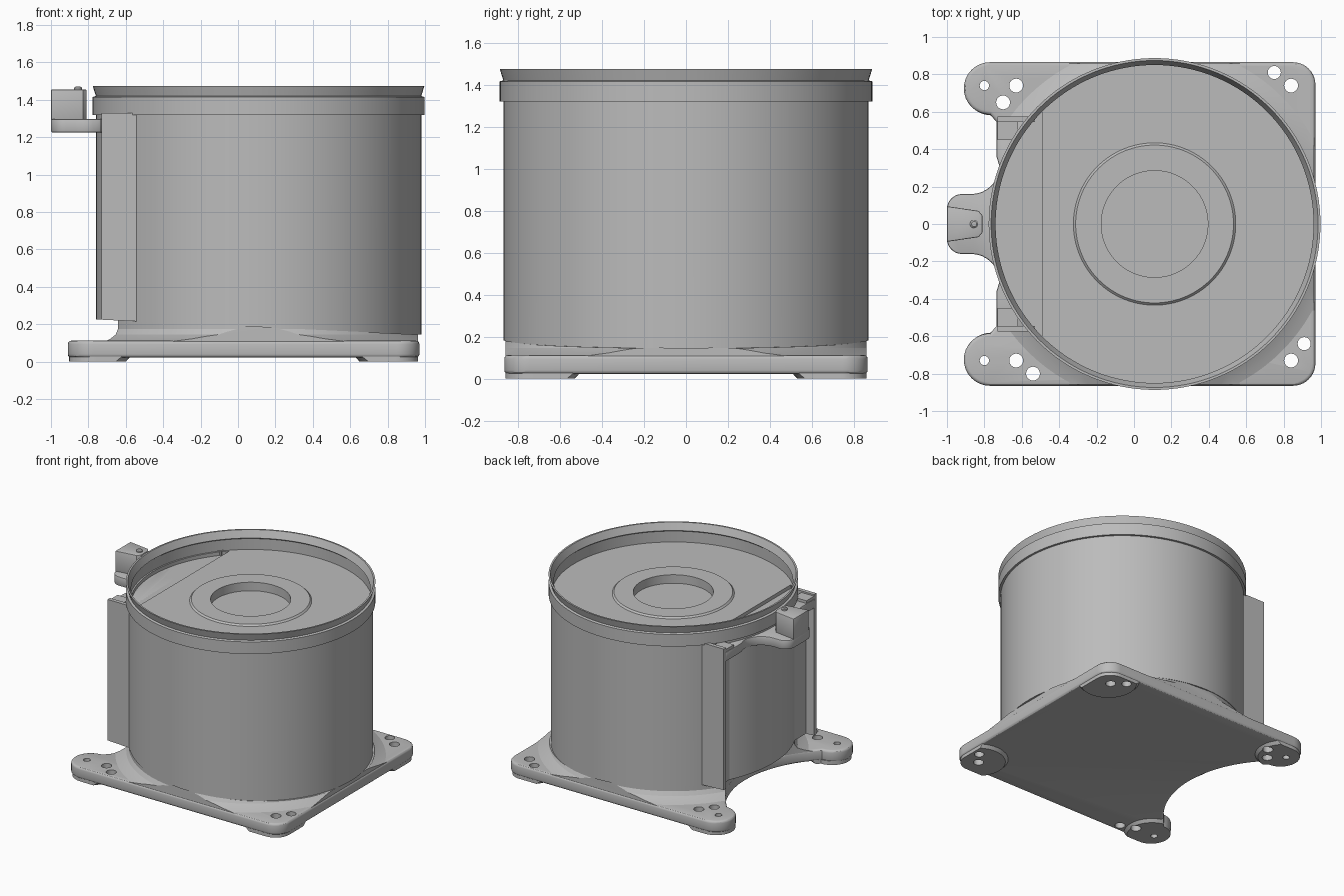
import bpy, bmesh
from math import sin, cos, pi, radians, sqrt
from mathutils import Vector

if "Cube" in bpy.data.objects:
    bpy.data.objects.remove(bpy.data.objects["Cube"])

grey = bpy.data.materials.new("mid grey")
grey.use_nodes = True
grey.diffuse_color = (0.5, 0.5, 0.5, 1)
grey.node_tree.nodes["Principled BSDF"].inputs["Base Color"].default_value = (0.5, 0.5, 0.5, 1)

CX = 0.11       # drum axis
R = 0.87        # drum radius


def make(name, bm):
    bmesh.ops.recalc_face_normals(bm, faces=bm.faces)
    mesh = bpy.data.meshes.new(name)
    bm.to_mesh(mesh)
    bm.free()
    mesh.materials.append(grey)
    obj = bpy.data.objects.new(name, mesh)
    bpy.context.collection.objects.link(obj)
    return obj


def add_prism(bm, pts, z0, z1):
    face = bm.faces.new([bm.verts.new((x, y, z0)) for x, y in pts])
    top = bmesh.ops.extrude_face_region(bm, geom=[face], use_keep_orig=True)["geom"]
    bmesh.ops.translate(bm, verts=[v for v in top if isinstance(v, bmesh.types.BMVert)],
                        vec=(0, 0, z1 - z0))


def prism(name, pts, z0, z1):
    bm = bmesh.new()
    add_prism(bm, pts, z0, z1)
    return make(name, bm)


def add_lathe(bm, profile, cx, cy, steps=96):
    verts = [bm.verts.new((cx + r, cy, z)) for r, z in profile]
    edges = [bm.edges.new(pair) for pair in zip(verts, verts[1:])]
    bmesh.ops.spin(bm, geom=verts + edges, cent=(cx, cy, 0), axis=(0, 0, 1),
                   angle=2 * pi, steps=steps, use_merge=True)
    bmesh.ops.remove_doubles(bm, verts=bm.verts, dist=1e-4)


def arc(cx, cy, r, a0, a1, n=10):
    angles = [radians(a0 + (a1 - a0) * i / n) for i in range(n + 1)]
    return [(cx + r * cos(a), cy + r * sin(a)) for a in angles]


def mirrored(half):
    return half + [(x, -y) for x, y in reversed(half) if abs(y) > 1e-5]


def apply_all(obj):
    bpy.ops.object.select_all(action="DESELECT")
    bpy.context.view_layer.objects.active = obj
    obj.select_set(True)
    for mod in list(obj.modifiers):
        bpy.ops.object.modifier_apply(modifier=mod.name)


def boolean(obj, cutter, operation):
    mod = obj.modifiers.new(operation.lower(), "BOOLEAN")
    mod.operation, mod.object, mod.solver = operation, cutter, "EXACT"
    apply_all(obj)


def bevel(obj, width, segments=3):
    mod = obj.modifiers.new("bevel", "BEVEL")
    mod.width, mod.segments = width, segments
    mod.limit_method, mod.angle_limit = "ANGLE", radians(65)
    apply_all(obj)


def slant_cut(bm, keep_above):
    # Tilted plane where the drum meets its pedestal
    bmesh.ops.bisect_plane(bm, geom=bm.verts[:] + bm.edges[:] + bm.faces[:],
                           plane_co=(CX, 0, 0.185), plane_no=(0.047, 0, 1),
                           clear_inner=keep_above, clear_outer=not keep_above)
    bmesh.ops.holes_fill(bm, edges=[e for e in bm.edges if e.is_boundary])


# Base plate: rounded corners, two legs and a concave notch between them
outline = mirrored(arc(-1.32, 0, 0.8, 0, 41, 14) + arc(-0.77, 0.725, 0.14, 270, 90, 16)
                   + arc(0.85, 0.745, 0.12, 90, 0, 10))
base = prism("base_plate", outline, 0.022, 0.112)
bevel(base, 0.018)

# Corner feet, trimmed to the plate outline
bm = bmesh.new()
for s in (-1, 1):
    for x, r in ((-0.78, 0.18), (0.85, 0.2)):
        add_lathe(bm, [(0, 0), (r, 0), (r + 0.03, 0.032), (0, 0.032)], x, s * 0.73, 40)
feet = make("corner_feet", bm)
trim = prism("trim", [(x * 0.993, y * 0.993) for x, y in outline], -0.1, 0.5)
boolean(feet, trim, "INTERSECT")

# Pedestal flaring from the plate up to the drum
bm = bmesh.new()
add_lathe(bm, [(0, 0.1), (1.0, 0.1), (0.93, 0.122), (0.885, 0.145), (R - 0.004, 0.175),
               (R - 0.004, 0.3), (0, 0.3)], CX, 0)
slant_cut(bm, False)
pedestal = make("pedestal", bm)
boolean(pedestal, trim, "INTERSECT")

# Screw holes through the plate and the feet
holes = [(-0.8, 0.74, 0.025), (-0.63, 0.74, 0.037), (-0.7, 0.65, 0.037),
         (0.75, 0.81, 0.035), (0.84, 0.74, 0.037),
         (-0.8, -0.73, 0.025), (-0.63, -0.73, 0.037), (-0.54, -0.8, 0.037),
         (0.84, -0.73, 0.037), (0.91, -0.64, 0.035)]
bm = bmesh.new()
for x, y, r in holes:
    add_prism(bm, arc(x, y, r, 0, 345, 23), -0.2, 0.4)
drill = make("drill", bm)
for part in (base, feet, pedestal):
    boolean(part, drill, "DIFFERENCE")

# Drum with collar, flared lip, sunken top and central well
bm = bmesh.new()
add_lathe(bm, [(0, 1.27), (0.285, 1.27), (0.285, 1.337), (0.422, 1.337), (0.434, 1.325),
               (0.862, 1.325), (0.862, 1.41), (0.85, 1.42), (0.874, 1.475), (0.887, 1.475),
               (R, 1.42), (0.887, 1.415), (0.887, 1.32), (R, 1.32), (R, 0.05), (0, 0.05)],
          CX, 0, 128)
slant_cut(bm, True)
drum = make("drum", bm)
half_angle = 180 - 44.8
recess = prism("recess", arc(CX, 0, 0.85, half_angle, 360 - half_angle, 40), 1.297, 1.4)
boolean(drum, recess, "DIFFERENCE")

# Flat rear housing and its two side fins, sharing the slanted bottom
parts = []
for name, x0, x1, y0, y1, z1 in (("rear_housing", -0.66, -0.45, -0.565, 0.565, 1.26),
                                 ("right_fin", -0.73, -0.53, -0.575, -0.545, 1.33),
                                 ("left_fin", -0.73, -0.53, 0.545, 0.575, 1.33)):
    bm = bmesh.new()
    add_prism(bm, [(x0, y0), (x1, y0), (x1, y1), (x0, y1)], 0.05, z1)
    slant_cut(bm, True)
    parts.append(make(name, bm))

# Bracket tongue with curved shoulders
shoulder = arc(-0.87, 0.31, 0.15, 0, -90, 8)
tongue = arc(-0.92, 0.08, 0.08, 90, 180, 8)
bracket = prism("bracket", mirrored([(-0.55, 0.55), (-0.735, 0.55), (-0.735, 0.36)]
                                    + shoulder + tongue), 1.225, 1.297)
bevel(bracket, 0.008, 2)
parts.append(bracket)
for side, s in (("left", 1), ("right", -1)):
    parts.append(prism(side + "_bracket_end",
                       [(-0.73, s * 0.45), (-0.62, s * 0.45), (-0.62, s * 0.56), (-0.73, s * 0.56)],
                       1.24, 1.318))

# Tapered latch block with a small pin
latch = prism("latch_block", mirrored([(-1.0, 0.095), (-0.83, 0.07), (-0.81, 0.045)]), 1.285, 1.455)
bevel(latch, 0.006, 2)
bm = bmesh.new()
add_lathe(bm, [(0, 1.44), (0.022, 1.44), (0.022, 1.464), (0.014, 1.47), (0, 1.47)], -0.855, 0, 24)
pin = make("latch_pin", bm)

for cutter in (trim, drill, recess):
    bpy.data.objects.remove(cutter)

bpy.ops.object.select_all(action="DESELECT")
for obj in parts + [base, feet, pedestal, drum, latch, pin]:
    obj.select_set(True)
    bpy.context.view_layer.objects.active = obj
bpy.ops.object.shade_smooth_by_angle(angle=radians(30))
